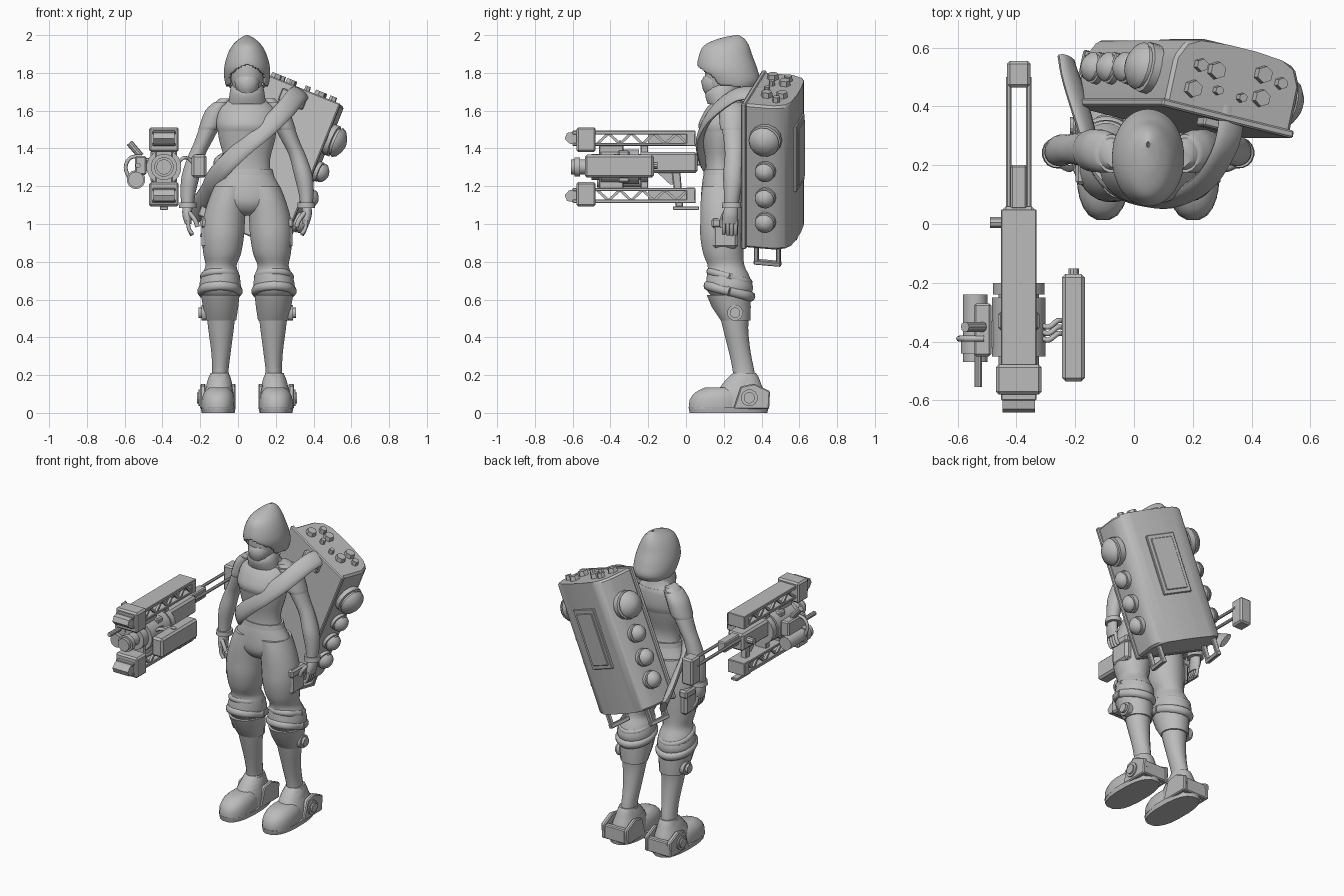
import bpy, bmesh, math
from mathutils import Matrix, Vector

grey = bpy.data.materials.new("plain grey")
grey.diffuse_color = (0.5, 0.5, 0.5, 1)
I4 = Matrix.Identity(4)
CX = 0.048                      # body centre line


def T(x, y, z):
    return Matrix.Translation((x, y, z))


def finish(name, bm, M=I4, angle=35):
    bmesh.ops.recalc_face_normals(bm, faces=bm.faces)
    bm.transform(M)
    for f in bm.faces:
        f.smooth = True
    for e in bm.edges:
        e.smooth = len(e.link_faces) == 2 and e.calc_face_angle(0) < math.radians(angle)
    me = bpy.data.meshes.new(name)
    bm.to_mesh(me)
    bm.free()
    me.materials.append(grey)
    ob = bpy.data.objects.new(name, me)
    bpy.context.collection.objects.link(ob)
    return ob


def spline(pts, k):
    out = []
    for i in range(len(pts) - 1):
        a, b, c, d = (pts[max(i - 1, 0)], pts[i], pts[i + 1], pts[min(i + 2, len(pts) - 1)])
        for j in range(k):
            t = j / k
            out.append(tuple(0.5 * (2 * q + (r - p) * t + (2 * p - 5 * q + 4 * r - s) * t * t
                                    + (3 * q - p - 3 * r + s) * t ** 3)
                             for p, q, r, s in zip(a, b, c, d)))
    return out + [tuple(pts[-1])]


def skin(bm, rows, cap=True):
    vs = [[bm.verts.new(p) for p in r] for r in rows]
    n = len(rows[0])
    for a, b in zip(vs, vs[1:]):
        for i in range(n):
            bm.faces.new((a[i], a[(i + 1) % n], b[(i + 1) % n], b[i]))
    if cap:
        bm.faces.new(vs[0])
        bm.faces.new(vs[-1])


def loft(name, rings, n=20, k=3, M=I4, cap=True, power=2.0, angle=45):
    """Stack of horizontal ovals: (cx, cy, z, rx, ry)."""
    def c(v):
        return math.copysign(abs(v) ** (2 / power), v)
    rows = []
    for x, y, z, rx, ry in (spline(rings, k) if k > 1 else rings):
        rows.append([(x + rx * c(math.cos(2 * math.pi * (i + .5) / n)),
                      y + ry * c(math.sin(2 * math.pi * (i + .5) / n)), z) for i in range(n)])
    bm = bmesh.new()
    skin(bm, rows, cap)
    return finish(name, bm, M, angle)


def prism(name, poly, z0, z1, M=I4, bev=0.0):
    bm = bmesh.new()
    skin(bm, [[(x, y, z) for x, y in poly] for z in (z0, z1)])
    if bev:
        bmesh.ops.bevel(bm, geom=bm.edges[:], offset=bev, segments=1, affect='EDGES')
    return finish(name, bm, M, 30)


def box(name, x0, x1, y0, y1, z0, z1, bev=0.0, M=I4):
    return prism(name, [(x0, y0), (x1, y0), (x1, y1), (x0, y1)], z0, z1, M, bev)


def cyl(name, p, q, r, n=16, r2=None, M=I4):
    p, q = Vector(p), Vector(q)
    d = q - p
    A = T(*p) @ d.to_track_quat('Z', 'Y').to_matrix().to_4x4()
    return loft(name, [(0, 0, 0, r, r), (0, 0, d.length, r2 or r, r2 or r)], n, 1, M @ A, angle=30)


def sweep(name, pts, w, t, k=4, n=12, centre=(CX, .2, 1.35), M=I4):
    ps = [Vector(p) for p in spline(pts, k)]
    rows = []
    for i, p in enumerate(ps):
        tan = (ps[min(i + 1, len(ps) - 1)] - ps[max(i - 1, 0)]).normalized()
        side = tan.cross(p - Vector(centre)).normalized()
        nor = side.cross(tan)
        rows.append([p + side * w * math.cos(2 * math.pi * j / n) + nor * t * math.sin(2 * math.pi * j / n)
                     for j in range(n)])
    bm = bmesh.new()
    skin(bm, rows)
    return finish(name, bm, M, 50)


# torso, vest, hips
loft("torso", [(CX, .185, 1.25, .13, .085), (CX, .18, 1.34, .122, .078), (CX, .185, 1.45, .15, .1),
               (CX, .19, 1.54, .158, .115), (CX, .215, 1.62, .145, .095), (CX, .225, 1.67, .09, .07),
               (CX, .22, 1.74, .06, .06)], 28)
loft("vest", [(CX, .185, 1.49, .158, .112), (CX, .188, 1.53, .164, .122), (CX, .205, 1.6, .153, .106),
              (CX, .22, 1.645, .12, .085)], 28)
loft("hips", [(CX, .185, 1.285, .13, .085), (CX, .185, 1.25, .145, .095), (CX, .19, 1.17, .186, .11),
              (CX, .19, 1.11, .18, .108), (CX, .19, 1.065, .11, .08), (CX, .19, 1.045, .04, .04)], 28)
loft("waistband", [(CX, .185, 1.26, .143, .094), (CX, .185, 1.29, .135, .09)], 28, 1)

# head, mask, scarf, hood
loft("head", [(CX, .2, 1.65, .05, .06), (CX, .19, 1.72, .075, .085), (CX, .2, 1.8, .09, .1),
              (CX, .21, 1.88, .085, .1), (CX, .22, 1.94, .04, .05)])
loft("mask", [(CX, .15, 1.675, .035, .04), (CX, .15, 1.71, .06, .06), (CX, .15, 1.755, .07, .07),
              (CX, .16, 1.78, .064, .066)], 10, 1)
loft("scarf", [(CX, .2, 1.635, .1, .085), (CX, .195, 1.67, .096, .092), (CX, .195, 1.7, .092, .092),
               (CX, .21, 1.735, .085, .085)], 24)
hood = loft("hood", [(CX, .255, 1.70, .1, .1), (CX, .245, 1.755, .118, .145), (CX, .22, 1.82, .122, .158),
                     (CX, .21, 1.89, .106, .142), (CX, .215, 1.945, .078, .118), (CX, .24, 1.98, .042, .07),
                     (CX, .27, 2.0, .006, .01)], 96, 9, cap=False)
bm = bmesh.new()
bm.from_mesh(hood.data)
hole = [f for f in bm.faces if (lambda c: (c.y < .19 and abs(c.x - CX) < .096
        and c.z < 1.84 - 6 * (c.x - CX) ** 2) or c.z < 1.735 - .1 * (c.y - .2))(f.calc_center_median())]
bmesh.ops.delete(bm, geom=hole, context='FACES')
bm.to_mesh(hood.data)
bm.free()
sol = hood.modifiers.new("thickness", 'SOLIDIFY')
sol.thickness = 0.014

for s, side in ((-1, "right"), (1, "left")):
    def X(o):
        return CX + s * o

    def limb(name, rings, *a, **kw):
        return loft(f"{side}_{name}", [(X(o), y, z, rx, ry) for o, y, z, rx, ry in rings], *a, **kw)

    # arm, sleeve, cuff, hand
    limb("arm", [(.11, .235, 1.665, .035, .045), (.15, .245, 1.61, .055, .065), (.185, .25, 1.54, .056, .065),
                 (.235, .255, 1.43, .047, .055), (.268, .255, 1.36, .045, .05), (.297, .25, 1.26, .049, .054),
                 (.312, .245, 1.17, .041, .045), (.315, .24, 1.1, .033, .038)])
    limb("shoulder_sleeve", [(.125, .24, 1.645, .05, .065), (.16, .248, 1.6, .062, .073),
                             (.19, .25, 1.52, .063, .072), (.2, .25, 1.5, .058, .066)])
    limb("cuff", [(.312, .242, 1.115, .046, .05), (.314, .242, 1.085, .048, .052)], 16, 1)
    limb("palm", [(.315, .24, 1.1, .026, .034), (.317, .235, 1.05, .027, .042), (.312, .23, 1.0, .018, .04)], 12)
    for i in range(4):
        y = .2 + .021 * i
        sweep(f"{side}_finger", [(X(.313), y, 1.015), (X(.308), y, .975), (X(.29), y, .94 + .004 * abs(i - 2))],
              .0105, .0105, 3, 8)
    sweep(f"{side}_thumb", [(X(.305), .205, 1.06), (X(.275), .19, 1.02), (X(.262), .19, .985)], .012, .012, 3, 8)

    # baggy trouser leg, folds, pocket
    limb("trouser_leg", [(.085, .19, 1.2, .09, .105), (.105, .19, 1.12, .102, .113), (.122, .19, 1.02, .112, .115),
                         (.128, .19, .93, .112, .115), (.132, .198, .84, .1, .107), (.138, .212, .78, .083, .098),
                         (.14, .222, .73, .1, .112), (.143, .23, .67, .111, .125), (.142, .235, .63, .098, .112),
                         (.14, .24, .605, .07, .085)], 24)
    for z, r, w in ((.645, .1, .026), (.72, .09, .02)):
        sweep(f"{side}_knee_fold",
              [(X(.143) + r * math.cos(a * math.pi / 4), .23 + (r + .016) * math.sin(a * math.pi / 4),
                z - .03 * math.sin(a * math.pi / 4)) for a in range(9)], w, w * .8, 4, 10, (X(.143), .23, z))
    box(f"{side}_pocket", *sorted((X(.19), X(.241))), .14, .275, .87, 1.02, .015)
    box(f"{side}_pocket_flap", *sorted((X(.19), X(.247))), .135, .28, .98, 1.03, .01)

    # shin guard, shin, side bolt
    limb("knee_guard", [(.142, .225, .625, .104, .118), (.14, .24, .56, .095, .105), (.138, .262, .49, .082, .08)],
         16, 1)
    limb("shin", [(.138, .255, .55, .08, .085), (.138, .262, .45, .069, .068), (.138, .285, .32, .052, .058),
                  (.142, .305, .22, .044, .058), (.145, .31, .15, .05, .06)])
    for r, a, b in ((.042, .2, .242), (.028, .24, .258)):
        cyl(f"{side}_knee_bolt", (X(a), .26, .53), (X(b), .26, .53), r, 12)

    # boot: sole, toe, upper, ankle wrap, heel plate, bolt
    limb("sole", [(.153, .225, 0, .088, .208), (.153, .225, .03, .094, .214)], 20, 1, power=2.5)
    limb("boot_toe", [(.153, .16, .02, .088, .147), (.153, .165, .07, .088, .147), (.152, .175, .11, .076, .125),
                      (.15, .185, .134, .05, .085)], 20, 2, power=2.3)
    limb("boot_upper", [(.15, .29, .02, .085, .14), (.15, .29, .1, .08, .13), (.148, .295, .15, .066, .105),
                        (.146, .305, .19, .055, .08), (.145, .31, .21, .05, .062)], 20, 2, power=2.3)
    limb("ankle_wrap", [(.147, .285, .145, .07, .1), (.146, .295, .172, .064, .088), (.145, .305, .2, .054, .07)],
         20, 2)
    side_poly = [(.25, .02), (.44, .02), (.445, .115), (.36, .155), (.29, .14)]
    R = Matrix(((0, 0, 1, 0), (1, 0, 0, 0), (0, 1, 0, 0), (0, 0, 0, 1)))
    for a, b in ((.06, .085), (.22, .248)):
        prism(f"{side}_heel_plate", side_poly, *sorted((X(a), X(b))), M=R, bev=.006)
    box(f"{side}_heel_back", *sorted((X(.08), X(.23))), .405, .44, .02, .11, .006)
    for r, a, b in ((.045, .24, .256), (.03, .25, .265)):
        cyl(f"{side}_ankle_bolt", (X(a), .335, .08), (X(b), .335, .08), r, 12)

# tilted back pack
P = T(.19, .475, 1.33) @ Matrix.Rotation(math.radians(22), 4, 'Y') @ Matrix.Rotation(math.radians(-13), 4, 'Z')
half = [(.235, -.12), (.235, .045), (.205, .105), (.15, .118), (.05, .126)]
prism("pack_body", half + [(-x, y) for x, y in reversed(half)], -.41, .41, P, .012)
box("pack_front_plate", -.247, .247, -.132, -.105, -.415, .415, .006, P)
box("pack_back_panel_frame", -.095, .095, .11, .136, -.125, .25, .004, P)
box("pack_back_panel", -.072, .072, .11, .142, -.1, .225, .003, P)
for x, y, r in ((-.08, .03, .032), (-.14, .035, .024), (-.15, -.05, .032), (.09, .055, .032), (.1, -.025, .032),
                (-.06, -.035, .017), (.03, -.04, .017), (.16, .04, .022)):
    cyl("pack_top_stud", (x, y, .4), (x, y, .438), r, 6, r * .9, P)
for s in (-1, 1):
    for t, r, h in ((.22, .087, .1), (.04, .055, .075), (-.11, .055, .075), (-.25, .055, .075)):
        M = P @ T(s * .228, 0, t) @ Matrix.Rotation(s * math.pi / 2, 4, 'Y')
        loft("pack_knob", [(0, 0, z * h, q * r, q * r) for z, q in
                           ((0, 1), (.35, 1), (.38, .85), (.5, .85), (.52, .95), (.7, .85), (.9, .5), (1, .15))],
             14, 1, M, angle=40)
    for y in (-.06, .06):
        box("pack_handle_side", s * .19 - .014, s * .19 + .014, y - .011, y + .011, -.505, -.4, .004, P)
    box("pack_handle_bar", s * .19 - .015, s * .19 + .015, -.073, .073, -.515, -.49, .004, P)

# cross strap with pack clasp
sweep("strap", [(.335, .4, 1.69), (.315, .27, 1.685), (.24, .145, 1.595), (.13, .085, 1.49), (.03, .085, 1.405),
                (-.07, .12, 1.31), (-.135, .21, 1.23), (-.165, .33, 1.16), (-.215, .5, 1.08), (-.23, .56, 1.05)],
      .053, .02)
box("strap_clasp", -.07, .07, -.16, -.12, .31, .38, .006, P)

# floating gun: upper and lower truss rails, mirrored about z = 1.302
GX, GZ = -.392, 1.302
for s in (-1, 1):
    def Z(a, b):
        return sorted((GZ + s * a, GZ + s * b))
    box("rail_outer_bar", GX - .06, GX + .06, -.6, .05, *Z(.172, .192), .003)
    box("rail_inner_bar", GX - .06, GX + .06, -.6, .05, *Z(.112, .128), .003)
    box("rail_front_block", GX - .078, GX + .078, -.58, -.478, *Z(.08, .21), .01)
    box("rail_rear_block", GX - .06, GX + .06, 0, .05, *Z(.11, .192), .004)
    prism("rail_tip", [(-.56, GZ + s * .11), (-.62, GZ + s * .125), (-.642, GZ + s * .15),
                       (-.63, GZ + s * .18), (-.56, GZ + s * .192)], GX - .055, GX + .055, R)
    box("rail_core", GX - .02, GX + .02, -.2, .02, *Z(.125, .175))
    for x in (GX - .048, GX + .048):
        for i in range(8):
            y, up = -.47 + i * .06, i % 2
            cyl("rail_brace", (x, y, GZ + s * (.122, .178)[up]), (x, y + .06, GZ + s * (.178, .122)[up]), .01, 4)
    box("rail_mount", GX - .045, GX + .045, -.46, -.33, *Z(.05, .12), .005)
    box("rail_rear_mount", GX - .04, GX + .04, -.24, -.2, *Z(.03, .12), .004)

# gun core: barrel, drum, receiver
for y0, y1, r in ((-.61, -.5, .04), (-.59, -.56, .052), (-.5, -.2, .07), (-.45, -.25, .093), (-.24, -.2, .09)):
    cyl("gun_barrel", (GX, y0, GZ), (GX, y1, GZ), r, 16)
box("receiver", GX - .055, GX + .055, -.22, .06, 1.27, 1.38, .012)
box("receiver_block", GX - .07, GX + .07, -.36, -.3, 1.22, 1.39, .008)

# stock rods, butt, grip
for dx in (-.034, .034):
    cyl("stock_rod", (GX + dx, 0, 1.345), (GX + dx, .5, 1.345), .01, 8)
box("stock_slide", GX - .028, GX + .028, .05, .2, 1.31, 1.375, .006)
box("stock_butt", GX - .04, GX + .04, .465, .555, 1.23, 1.4, .01)
prism("grip", [(-.075, 1.28), (-.03, 1.28), (-.015, 1.09), (-.055, 1.09)], GX - .02, GX + .02, R, .005)
box("grip_base", GX - .022, GX + .022, -.07, .07, 1.075, 1.092, .003)
prism("grip_guard", [(-.16, 1.28), (-.07, 1.28), (-.07, 1.21), (-.085, 1.21)], GX - .015, GX + .015, R)
cyl("receiver_knob", (GX - .05, .005, 1.33), (GX - .098, .005, 1.33), .02, 10)

# side pod with hoses
box("side_pod", -.245, -.167, -.535, -.17, 1.245, 1.367, .012)
cyl("pod_stub", (-.205, -.18, 1.31), (-.205, -.152, 1.31), .018, 10)
cyl("pod_cap", (-.205, -.365, 1.36), (-.205, -.365, 1.371), .017, 12)
for i in range(3):
    y = -.385 + .022 * i
    sweep("pod_hose", [(-.32, y, 1.32), (-.29, y - .01, 1.35), (-.26, y + .012, 1.345), (-.235, y + .01, 1.32)],
          .009, .009, 3, 8, (-.3, y, 1.2))

# outer sight assembly
box("sight_bracket", -.545, -.485, -.45, -.27, 1.26, 1.36, .008)
box("sight_arm", -.5, -.44, -.42, -.33, 1.28, 1.33)
cyl("sight_tube", (-.54, -.47, 1.235), (-.54, -.24, 1.235), .042, 14)
cyl("sight_ring", (-.54, -.44, 1.235), (-.54, -.4, 1.235), .05, 14)
cyl("sight_barrel", (-.53, -.555, 1.31), (-.53, -.42, 1.31), .014, 10)
cyl("sight_lever", (-.515, -.35, 1.36), (-.575, -.35, 1.43), .018, 10)
sweep("sight_cable", [(-.51, -.39, 1.36), (-.57, -.39, 1.35), (-.595, -.39, 1.3), (-.575, -.39, 1.24)],
      .01, .01, 4, 8, (-.5, -.39, 1.28))
